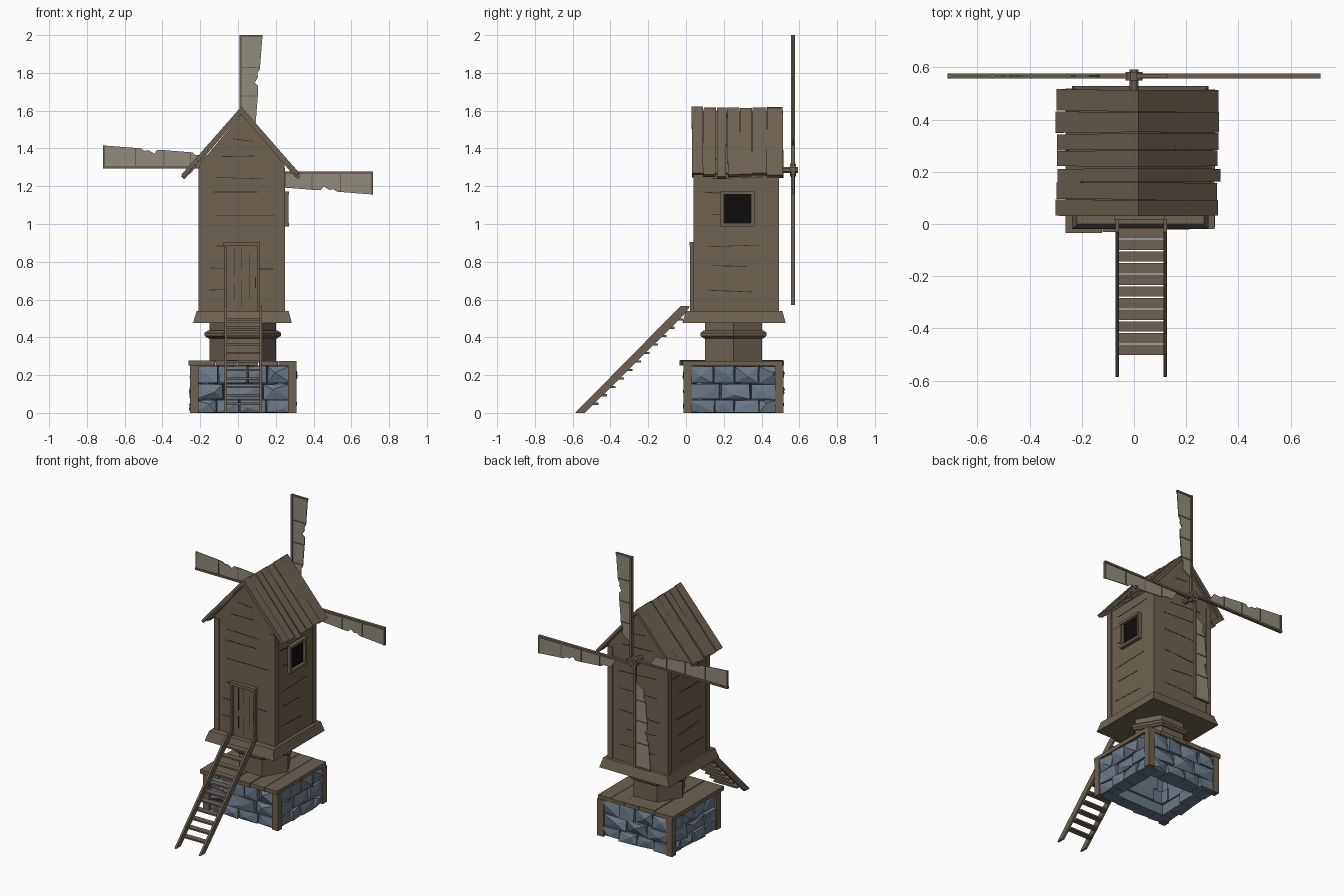
import bpy, bmesh, math, random
from mathutils import Vector

if "Cube" in bpy.data.objects:
    bpy.data.objects.remove(bpy.data.objects["Cube"])
random.seed(4)
R = random.uniform

def material(name, c):
    m = bpy.data.materials.new(name)
    m.diffuse_color = (*c, 1)
    m.use_nodes = True
    m.node_tree.nodes["Principled BSDF"].inputs["Base Color"].default_value = m.diffuse_color
    return m
WOOD = material("weathered_wood", (0.155, 0.122, 0.086))
CRACK = material("dark_crack", (0.03, 0.024, 0.018))
STONE = material("blue_grey_stone", (0.145, 0.19, 0.24))
CLOTH = material("sail_cloth", (0.285, 0.258, 0.2))
BLACK = material("window_black", (0.004, 0.004, 0.004))

def finish(name, bm, mat):
    bmesh.ops.recalc_face_normals(bm, faces=bm.faces[:])
    me = bpy.data.meshes.new(name)
    bm.to_mesh(me)
    bm.free()
    me.materials.append(mat)
    ob = bpy.data.objects.new(name, me)
    bpy.context.collection.objects.link(ob)
    return ob

def add_loft(bm, a, b):
    """Closed solid between two matching outlines."""
    va, vb = [bm.verts.new(p) for p in a], [bm.verts.new(p) for p in b]
    n = len(va)
    bm.faces.new(va)
    bm.faces.new(vb)
    for i in range(n):
        j = (i + 1) % n
        bm.faces.new((va[i], va[j], vb[j], vb[i]))

def loft(name, a, b, mat):
    bm = bmesh.new()
    add_loft(bm, a, b)
    return finish(name, bm, mat)

def rect(x0, x1, y0, y1, z):
    return [(x0, y0, z), (x1, y0, z), (x1, y1, z), (x0, y1, z)]

def box(name, x0, x1, y0, y1, z0, z1, mat=WOOD):
    return loft(name, rect(x0, x1, y0, y1, z0), rect(x0, x1, y0, y1, z1), mat)

def prism_y(name, pts, y0, y1, mat=WOOD):
    return loft(name, [(x, y0, z) for x, z in pts], [(x, y1, z) for x, z in pts], mat)

# Stone base: four hollow walls of rough faceted blocks
CX, CY = 0.027, 0.252
def wall_point(k, u, d, z):
    a = k * math.pi / 2
    return Vector((CX + math.cos(a) * u + math.sin(a) * d, CY + math.sin(a) * u - math.cos(a) * d, z))

def stone_wall(k):
    half, out = (0.255, 0.256) if k % 2 == 0 else (0.235, 0.274)
    bm = bmesh.new()
    rows = [0.0, 0.07, 0.155, 0.25]
    for r in range(3):
        n = 4 if r != 1 else 3
        cuts = [-half] + [-half + 2 * half * (i + R(-.2, .2)) / n for i in range(1, n)] + [half]
        for u0, u1 in zip(cuts, cuts[1:]):
            z0, z1 = rows[r], rows[r + 1]
            depth = out - R(0.085, 0.105)
            uv = [(u0, z0), (u1, z0), (u1, z1), (u0, z1)]
            back = [bm.verts.new(wall_point(k, u, depth, z)) for u, z in uv]
            um, zm = (u0 + u1) / 2, (z0 + z1) / 2
            front = [bm.verts.new(wall_point(k, u + (um - u) * R(.02, .08), out + R(-.018, .008),
                                             max(0, z + (zm - z) * R(.02, .12)))) for u, z in uv]
            mid = bm.verts.new(wall_point(k, um + R(-.03, .03), out + R(-.002, .016), zm + R(-.02, .02)))
            bm.faces.new(back)
            for i in range(4):
                j = (i + 1) % 4
                bm.faces.new((back[i], back[j], front[j], front[i]))
                bm.faces.new((front[i], front[j], mid))
    finish("stone_wall", bm, STONE)
for k in range(4):
    stone_wall(k)

# Corner posts and plank cap of the base
for x0 in (-0.255, 0.264):
    for y0 in (-0.012, 0.47):
        box("base_post", x0, x0 + 0.046, y0, y0 + 0.045, 0, 0.25)
cuts = [-0.262, -0.12, 0.0, 0.11, 0.215, 0.312]
for a, b in zip(cuts, cuts[1:]):
    box("cap_plank", a, b - 0.003, -0.025 + R(-.01, .01), 0.518 + R(-.01, .008), 0.25, 0.278 + R(-.003, .003))

# Hexagonal pivot post with its band
def hexa(r, z):
    return [(0.025 + r * math.cos(i * math.pi / 3), 0.252 + r * math.sin(i * math.pi / 3), z) for i in range(6)]
loft("pivot_post", hexa(0.175, 0.27), hexa(0.175, 0.485), WOOD)
loft("pivot_band_low", hexa(0.183, 0.395), hexa(0.202, 0.408), WOOD)
loft("pivot_band_mid", hexa(0.202, 0.408), hexa(0.202, 0.424), WOOD)
loft("pivot_band_top", hexa(0.202, 0.424), hexa(0.183, 0.437), WOOD)

# Flared skirt below the mill house
loft("skirt", rect(-0.238, 0.285, -0.02, 0.528, 0.475), rect(-0.218, 0.268, 0.0, 0.51, 0.54), WOOD)

# House body with gables, corner boards and wall cracks
X0, X1, Y0, Y1 = -0.205, 0.245, 0.045, 0.487
prism_y("mill_body", [(X0, 0.52), (X1, 0.52), (X1, 1.315), (0.018, 1.582), (X0, 1.315)], Y0, Y1)
for x in (X0 - 0.005, X1 - 0.033):
    for y in (Y0 - 0.005, Y1 - 0.033):
        box("corner_board", x, x + 0.038, y, y + 0.038, 0.53, 1.3)
bm = bmesh.new()
for z in (0.65, 0.77, 0.88, 1.04, 1.16, 1.25, 1.35, 1.44):
    for side in range(4):
        if z > 1.3 and side > 1:
            continue
        lo, hi = ((X0, X1), (Y0, Y1))[side // 2]
        inset = 0.05 + max(0, z - 1.3) * 0.8
        a, b = lo + inset + R(0, .05), hi - inset - R(0, .12) * (z < 1.4)
        za, zb = z + R(-.012, .012), z + R(-.012, .012)
        w = R(.003, .005)
        prof = [(a, za), (b, zb - w / 2), (b, zb + w / 2), (a, za + w)]
        p = (Y0, Y1, X0, X1)[side]
        for_side = (lambda u, v, d: (u, p + d, v)) if side < 2 else (lambda u, v, d: (p + d, u, v))
        add_loft(bm, [for_side(u, v, -.0015) for u, v in prof], [for_side(u, v, .0015) for u, v in prof])
finish("wall_cracks", bm, CRACK)

# Roof planks, uneven at ridge and eaves
cuts = [0.03, 0.094, 0.163, 0.218, 0.285, 0.352, 0.43, 0.515]
for s in (-1, 1):
    for i, (a, b) in enumerate(zip(cuts, cuts[1:])):
        skew, skew2 = R(-.006, .006), R(-.006, .006)
        length, lift = R(0.44, 0.465), R(0, 0.008)
        if i in (0, 6):
            lift += 0.005
        d = Vector((s * 0.65, 0, -0.76))
        n = Vector((s * 0.76, 0, 0.65))
        top = Vector((0.017, 0, 1.583 + lift))
        bot = top + d * length + n * R(-.003, .006)
        t = n * 0.02
        apex = Vector((0, 0, 0.027))
        def section(y, y2):
            return [top + Vector((0, y, 0)), bot + Vector((0, y2, 0)),
                    bot + t + Vector((0, y2, 0)), top + apex + Vector((0, y, 0))]
        loft("roof_plank", section(a, a + skew), section(b - 0.003, b - 0.004 + skew2), WOOD)
# Thin underlay closing the gaps between planks
prism_y("roof_underlay", [(0.017, 1.582), (0.29, 1.263), (0.297, 1.27), (0.017, 1.597),
                          (-0.263, 1.27), (-0.256, 1.263)], 0.036, 0.5)

# Window on the right wall
box("window_pane", 0.24, 0.25, 0.2, 0.347, 1.003, 1.157, BLACK)
for z in (0.988, 1.155):
    box("window_rail", 0.24, 0.27, 0.183, 0.362, z, z + 0.018)
for y in (0.183, 0.345):
    box("window_stile", 0.24, 0.267, y, y + 0.017, 1.0, 1.16)

# Door with frame, planks and brace line
box("door_panel", -0.063, 0.1, 0.034, 0.05, 0.54, 0.885)
for x in (-0.072, 0.1):
    box("door_jamb", x, x + 0.013, 0.022, 0.05, 0.54, 0.888)
box("door_lintel", -0.077, 0.116, 0.018, 0.05, 0.885, 0.906)
for x, z0, z1 in ((-0.022, 0.6, 0.68), (-0.022, 0.72, 0.87), (0.018, 0.56, 0.7), (0.018, 0.76, 0.88),
                  (0.06, 0.6, 0.84), (0.09, 0.66, 0.72)):
    box("door_crack", x, x + 0.004, 0.032, 0.036, z0, z1, CRACK)

# Ladder: two sloped rails and horizontal treads
rail = [(-0.587, 0), (-0.535, 0), (0.0, 0.53), (0.02, 0.565), (-0.03, 0.565)]
for x in (-0.071, 0.113):
    loft("ladder_rail", [(x, y, z) for y, z in rail], [(x + 0.014, y, z) for y, z in rail], WOOD)
for i in range(11):
    y = -0.502 + i * 0.0447
    z = y + 0.567
    box("ladder_tread", -0.06, 0.116, y, y + 0.04, z - 0.022, z - 0.011)

# Hub, axle and four pinwheel sails
HZ, HY = 1.286, 0.567
def disc(r, y, n=8):
    return [(r * math.cos((i + .5) * 2 * math.pi / n), y, HZ + r * math.sin((i + .5) * 2 * math.pi / n)) for i in range(n)]
loft("axle", disc(0.018, 0.47), disc(0.018, 0.592), WOOD)
loft("hub", disc(0.036, 0.55), disc(0.036, 0.583), WOOD)
for ox, oz in ((0, 1), (1, 0), (0, -1), (-1, 0)):
    def sail_part(name, pts, y0, y1, mat=WOOD):
        prism_y(name, [(ox * r + oz * s, HZ + oz * r - ox * s) for r, s in pts], y0, y1, mat)
    edge = lambda r: 0.13 - (0.715 - r) * 0.078
    sail_part("sail_spar", [(0, 0.008), (0.715, 0.008), (0.715, 0.021), (0, 0.021)], HY - .01, HY + .01)
    n = R(0.44, 0.47)
    torn = [(0.13, 0.02), (0.71, 0.02), (0.71, edge(.71)), (n + .07, edge(n + .07)), (n + .05, edge(n) - .008),
            (n + .03, edge(n) - .004), (n, edge(n) - .022), (n - .015, edge(n) - .004), (n - .04, edge(n - .04)),
            (0.24, edge(.24)), (0.225, edge(.22) - .012), (0.17, edge(.17) - .005)]
    sail_part("sail_cloth", torn, HY - .003, HY + .003, CLOTH)
    for r, w in ((0.25, .005), (0.39, .005), (0.54, .005), (0.703, .012)):
        e = edge(r) - (.002 if r < .7 else 0)
        sail_part("sail_bar", [(r, .015), (r + w, .015), (r + w, e), (r, e)], HY - .007, HY + .007)
